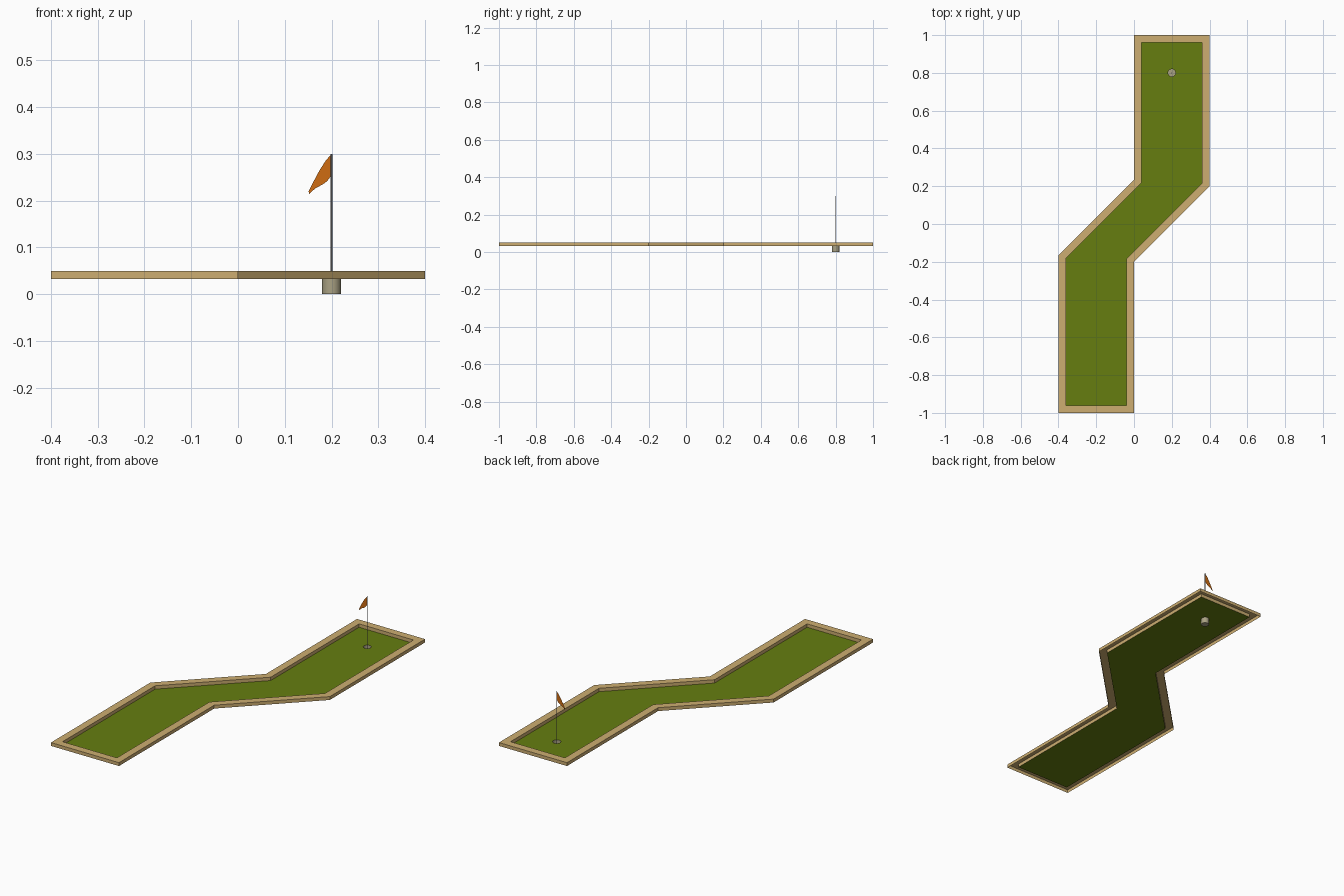
import bpy, bmesh, math

if "Cube" in bpy.data.objects:
    bpy.data.objects.remove(bpy.data.objects["Cube"])

FLOOR, RAIL_TOP, CUP_R = 0.032, 0.05, 0.02
CX, CY = 0.2, 0.8

# outlines, counter-clockwise
OUTER = [(-.4, -1), (0, -1), (0, -.2), (.4, .2), (.4, 1), (0, 1), (0, .235), (-.4, -.165)]
INNER = [(-.36, -.96), (-.04, -.96), (-.04, -.183), (.36, .217),
         (.36, .96), (.04, .96), (.04, .218), (-.36, -.182)]


def material(name, rgb):
    m = bpy.data.materials.new(name)
    m.diffuse_color = (*rgb, 1)
    m.use_nodes = True
    m.node_tree.nodes["Principled BSDF"].inputs["Base Color"].default_value = m.diffuse_color
    return m


wood = material("tan wood", (0.61, 0.42, 0.165))
turf = material("green turf", (0.133, 0.207, 0.005))
cup_mat = material("cup beige grey", (0.40, 0.36, 0.23))
metal = material("pole grey", (0.22, 0.22, 0.23))
orange = material("flag orange", (0.62, 0.15, 0.006))


def finish(bm, name, mat, smooth=False):
    me = bpy.data.meshes.new(name)
    bm.to_mesh(me)
    bm.free()
    me.materials.append(mat)
    ob = bpy.data.objects.new(name, me)
    bpy.context.collection.objects.link(ob)
    if smooth:
        bpy.ops.object.select_all(action='DESELECT')
        ob.select_set(True)
        bpy.context.view_layer.objects.active = ob
        bpy.ops.object.shade_smooth_by_angle(angle=math.radians(40))
    return ob


def ring(bm, pts, z):
    return [bm.verts.new((x, y, z)) for x, y in pts]


def skin(bm, a, b):
    n = len(a)
    for i in range(n):
        j = (i + 1) % n
        bm.faces.new((a[i], a[j], b[j], b[i]))


def circle(r, n):
    return [(CX + r * math.cos(2 * math.pi * i / n), CY + r * math.sin(2 * math.pi * i / n))
            for i in range(n)]


# border rail: outer wall, top, inner wall, open underneath
bm = bmesh.new()
rings = [ring(bm, OUTER, FLOOR), ring(bm, OUTER, RAIL_TOP),
         ring(bm, INNER, RAIL_TOP), ring(bm, INNER, FLOOR)]
for a, b in zip(rings, rings[1:]):
    skin(bm, a, b)
finish(bm, "border_rail", wood)

# putting surface with the hole left open
bm = bmesh.new()
edges = []
for loop in (ring(bm, INNER, FLOOR), ring(bm, circle(CUP_R, 24), FLOOR)):
    edges += [bm.edges.new((loop[i - 1], loop[i])) for i in range(len(loop))]
bmesh.ops.triangle_fill(bm, use_beauty=True, edges=edges, normal=(0, 0, 1))
for f in bm.faces:
    f.normal_update()
    if f.normal.z < 0:
        f.normal_flip()
finish(bm, "putting_surface", turf)

# cup under the hole
bm = bmesh.new()
low, high = ring(bm, circle(CUP_R, 24), 0), ring(bm, circle(CUP_R, 24), FLOOR)
skin(bm, low, high)
bm.faces.new(low[::-1])
finish(bm, "cup", cup_mat, True)

# flag pole
bm = bmesh.new()
low, high = ring(bm, circle(0.002, 12), 0.001), ring(bm, circle(0.002, 12), 0.3)
skin(bm, low, high)
bm.faces.new(high)
bm.faces.new(low[::-1])
finish(bm, "flag_pole", metal, True)

# drooping pennant
PENNANT = [(0, .3), (-.012, .286), (-.025, .266), (-.041, .236), (-.049, .220), (-.048, .214),
           (-.035, .226), (-.020, .234), (-.010, .241), (0, .254)]
bm = bmesh.new()
bm.faces.new([bm.verts.new((CX + x, CY, z)) for x, z in PENNANT])
finish(bm, "flag", orange)
